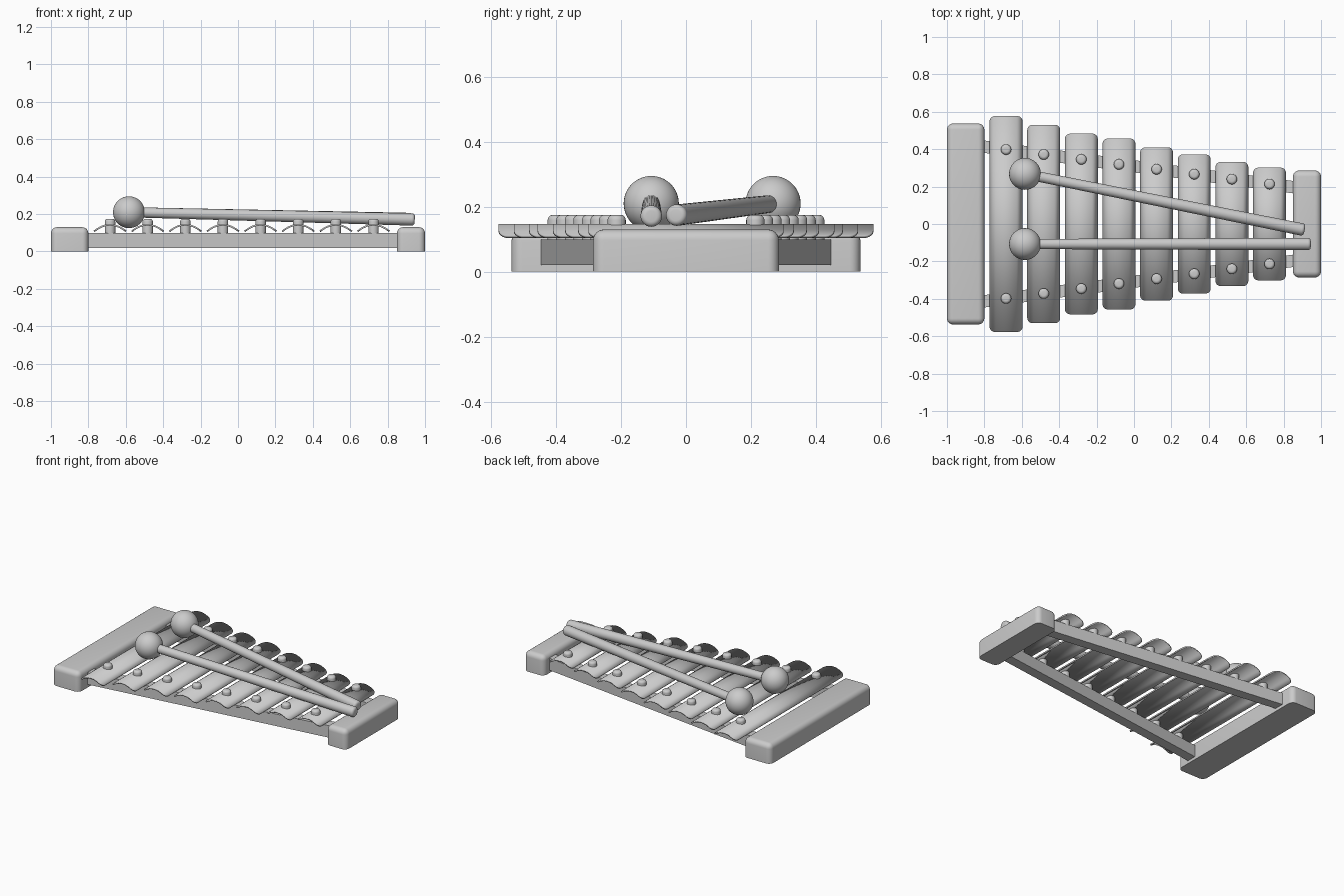
import bpy, bmesh, math
from mathutils import Vector

if "Cube" in bpy.data.objects:
    bpy.data.objects.remove(bpy.data.objects["Cube"])

def finish(name, bm, angle=40):
    bmesh.ops.recalc_face_normals(bm, faces=bm.faces)
    me = bpy.data.meshes.new(name)
    bm.to_mesh(me)
    bm.free()
    ob = bpy.data.objects.new(name, me)
    bpy.context.collection.objects.link(ob)
    bpy.ops.object.select_all(action='DESELECT')
    ob.select_set(True)
    bpy.context.view_layer.objects.active = ob
    bpy.ops.object.shade_smooth_by_angle(angle=math.radians(angle))
    return ob

def end_block(name, x0, x1, half_y, height, r):
    bm = bmesh.new()
    bmesh.ops.create_cube(bm, size=1)
    for v in bm.verts:
        v.co = ((x0 + x1) / 2 + v.co.x * (x1 - x0), v.co.y * 2 * half_y, (v.co.z + 0.5) * height)
    # round everything except the flat base
    edges = [e for e in bm.edges if max(v.co.z for v in e.verts) > 0.01]
    bmesh.ops.bevel(bm, geom=edges, offset=r, segments=6, profile=0.5, affect='EDGES')
    finish(name, bm)

def rail_y(x):
    return 0.398 - 0.131 * (x + 0.684)

def rail(name, side):
    bm = bmesh.new()
    bmesh.ops.create_cube(bm, size=1)
    for v in bm.verts:
        x = -0.82 if v.co.x < 0 else 0.87
        v.co = (x, side * rail_y(x) + v.co.y * 0.066, 0.06 + v.co.z * 0.08)
    finish(name, bm)

def tone_bar(name, cx, half_len):
    # arched shell with rounded corners in plan
    hw, r, n = 0.088, 0.028, 28
    bm = bmesh.new()
    rows = []
    for i in range(n + 1):
        x = -hw * math.cos(math.pi * i / n)
        d = max(0, abs(x) - (hw - r))
        y = half_len - r + math.sqrt(max(0, r * r - d * d))
        z = 0.147 - 0.036 * (x / hw) ** 2
        rows.append([bm.verts.new((cx + x, y * s, z)) for s in (-1, 1)])
    for a, b in zip(rows, rows[1:]):
        bm.faces.new((a[0], b[0], b[1], a[1]))
    ob = finish(name, bm)
    sol = ob.modifiers.new("thickness", 'SOLIDIFY')
    sol.thickness, sol.offset = 0.009, -1

def lathe(name, profile, origin, axis, segs=32):
    # profile of (radius, distance along axis), closed at both ends
    bm = bmesh.new()
    vs = [bm.verts.new((r, 0, z)) for r, z in profile]
    es = [bm.edges.new(p) for p in zip(vs, vs[1:])]
    bmesh.ops.spin(bm, geom=vs + es, cent=(0, 0, 0), axis=(0, 0, 1),
                   angle=2 * math.pi, steps=segs, use_duplicate=False)
    bmesh.ops.remove_doubles(bm, verts=bm.verts, dist=1e-5)
    q = Vector((0, 0, 1)).rotation_difference(Vector(axis))
    for v in bm.verts:
        v.co = q @ v.co + Vector(origin)
    finish(name, bm)

def mallet(name, head, tip):
    head, tip = Vector(head), Vector(tip)
    length, r0, r1, c = (tip - head).length, 0.027, 0.033, 0.016
    prof = [(0, 0), (r0, 0), (r1, length - c)]
    prof += [(r1 - c + c * math.cos(t * math.pi / 10), length - c + c * math.sin(t * math.pi / 10))
             for t in range(1, 6)] + [(0, length)]
    lathe(name + "_stick", prof, head, (tip - head).normalized())
    bm = bmesh.new()
    bmesh.ops.create_uvsphere(bm, u_segments=40, v_segments=24, radius=0.085)
    bmesh.ops.translate(bm, verts=bm.verts, vec=head)
    finish(name + "_head", bm)

# frame
end_block("wide_end_block", -1.0, -0.8, 0.537, 0.13, 0.033)
end_block("narrow_end_block", 0.85, 1.0, 0.286, 0.13, 0.033)
rail("front_rail", -1)
rail("back_rail", 1)

# tone bars with their domed pins
dome = [(0, 0)] + [(0.028, 0)] + [
    (0.012 + 0.016 * math.cos(t * math.pi / 12), 0.059 + 0.016 * math.sin(t * math.pi / 12))
    for t in range(7)] + [(0, 0.075)]
for i, half_len in enumerate((0.577, 0.53, 0.483, 0.457, 0.41, 0.372, 0.332, 0.301)):
    cx = -0.684 + 0.2012 * i
    tone_bar(f"tone_bar_{i + 1}", cx, half_len)
    for side, label in ((-1, "front"), (1, "back")):
        lathe(f"{label}_pin_{i + 1}", dome, (cx, side * rail_y(cx), 0.1), (0, 0, 1), 24)

# mallets resting on top
mallet("front_mallet", (-0.583, -0.107, 0.21), (0.945, -0.107, 0.171))
mallet("back_mallet", (-0.583, 0.268, 0.21), (0.912, -0.032, 0.174))
